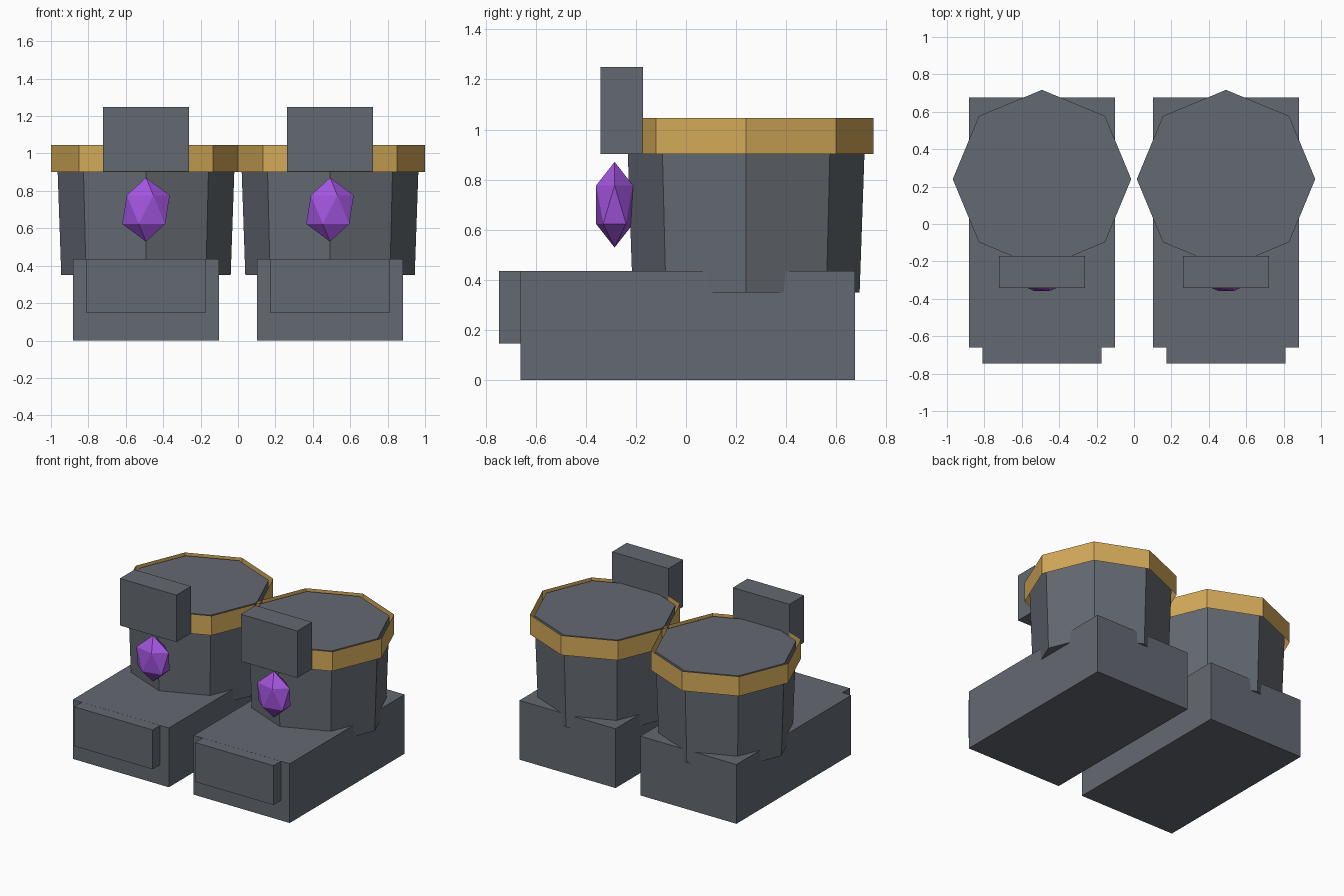
import bpy

if "Cube" in bpy.data.objects:
    bpy.data.objects.remove(bpy.data.objects["Cube"])


def material(name, rgb):
    m = bpy.data.materials.new(name)
    m.diffuse_color = (*rgb, 1.0)
    m.use_nodes = True
    m.node_tree.nodes["Principled BSDF"].inputs["Base Color"].default_value = m.diffuse_color
    return m


GREY = material("slate grey", (0.127, 0.141, 0.165))
GOLD = material("gold", (0.66, 0.40, 0.10))
PURPLE = material("purple", (0.36, 0.09, 0.73))


def finish(name, mat):
    ob = bpy.context.object
    ob.name = name
    ob.data.materials.append(mat)
    return ob


def box(name, cx, half_x, y0, y1, z0, z1, mat):
    bpy.ops.mesh.primitive_cube_add(size=1, location=(cx, (y0 + y1) / 2, (z0 + z1) / 2))
    bpy.context.object.scale = (2 * half_x, y1 - y0, z1 - z0)
    return finish(name, mat)


def octagon(name, cx, cy, r0, r1, z0, z1, mat, caps):
    bpy.ops.mesh.primitive_cone_add(vertices=8, radius1=r0, radius2=r1, depth=z1 - z0,
                                    end_fill_type=caps, location=(cx, cy, (z0 + z1) / 2))
    return finish(name, mat)


for side, cx in (("left", -0.492), ("right", 0.492)):
    # Foot block and toe cap
    box(side + "_foot", cx, 0.391, -0.66, 0.675, 0.0, 0.436, GREY)
    box(side + "_toe_cap", cx, 0.319, -0.746, -0.655, 0.146, 0.4355, GREY)

    # Flared eight-sided shaft with an open gold cuff around its top
    octagon(side + "_shaft", cx, 0.24, 0.453, 0.477, 0.35, 1.037, GREY, 'NGON')
    octagon(side + "_cuff", cx, 0.24, 0.508, 0.508, 0.902, 1.046, GOLD, 'NOTHING')

    # Raised front plate
    box(side + "_front_plate", cx, 0.23, -0.342, -0.171, 0.903, 1.249, GREY)

    # Faceted gem
    bpy.ops.mesh.primitive_ico_sphere_add(subdivisions=1, radius=1, location=(cx, -0.285, 0.70))
    bpy.context.object.scale = (0.142, 0.087, 0.171)
    finish(side + "_gem", PURPLE)
